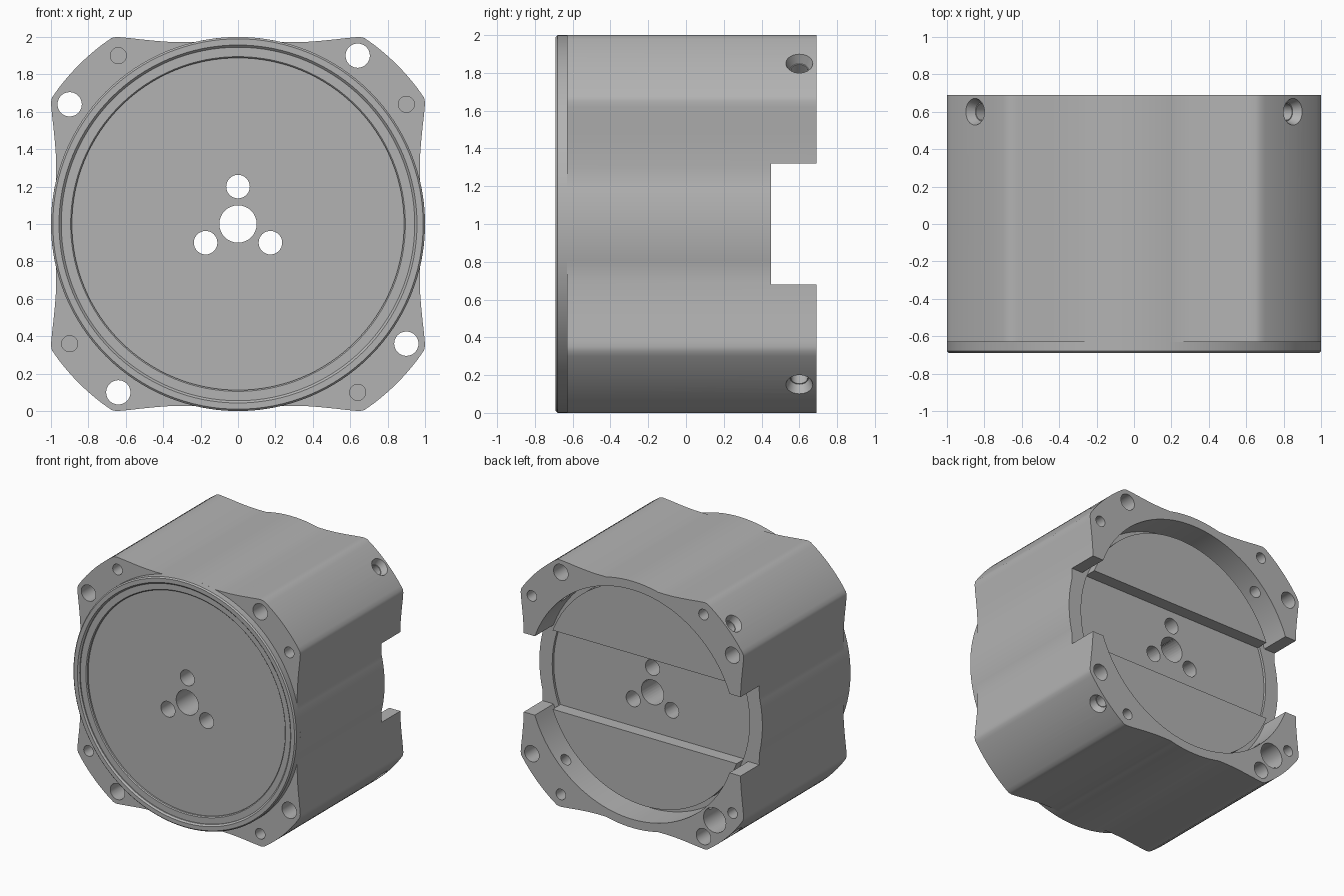
import bpy, bmesh, math
from mathutils import Vector, Matrix

if "Cube" in bpy.data.objects:
    bpy.data.objects.remove(bpy.data.objects["Cube"])

grey = bpy.data.materials.new("machined grey")
grey.diffuse_color = (0.45, 0.45, 0.45, 1)
grey.use_nodes = True
grey.node_tree.nodes["Principled BSDF"].inputs["Base Color"].default_value = grey.diffuse_color
C = Vector((0, 0, 1))          # main axis runs along y through this point


def finish(name, bm):
    bmesh.ops.recalc_face_normals(bm, faces=bm.faces)
    me = bpy.data.meshes.new(name)
    bm.to_mesh(me)
    bm.free()
    ob = bpy.data.objects.new(name, me)
    bpy.context.collection.objects.link(ob)
    me.materials.append(grey)
    return ob


def prism(name, pts, y0, y1):
    """Extrude an (x, z) outline, given about the axis, along y."""
    bm = bmesh.new()
    f = bm.faces.new([bm.verts.new((x, y0, z + 1)) for x, z in pts])
    r = bmesh.ops.extrude_face_region(bm, geom=[f])
    bmesh.ops.translate(bm, vec=(0, y1 - y0, 0),
                        verts=[v for v in r["geom"] if isinstance(v, bmesh.types.BMVert)])
    return finish(name, bm)


def lathe(name, prof, n=128):
    """Turn a (radius, y) profile that starts and ends on the axis."""
    bm = bmesh.new()
    rings = []
    for r, y in prof:
        if r == 0:
            rings.append([bm.verts.new((0, y, 1))] * n)
        else:
            rings.append([bm.verts.new((r * math.cos(2 * math.pi * i / n), y,
                                        1 + r * math.sin(2 * math.pi * i / n))) for i in range(n)])
    for a, b in zip(rings, rings[1:]):
        for i in range(n):
            j = (i + 1) % n
            bm.faces.new(list(dict.fromkeys((a[i], a[j], b[j], b[i]))))
    return finish(name, bm)


def rod(p0, p1, r0, r1=None, n=32):
    """Round or tapered cutter between two points."""
    p0, p1 = Vector(p0) + C, Vector(p1) + C
    d = p1 - p0
    bm = bmesh.new()
    bmesh.ops.create_cone(bm, cap_ends=True, segments=n, radius1=r0,
                          radius2=r0 if r1 is None else r1, depth=d.length,
                          matrix=Matrix.Translation((p0 + p1) / 2) @ d.to_track_quat('Z', 'Y').to_matrix().to_4x4())
    return finish("cutter", bm)


def box(x, y0, y1, z):
    return prism("cutter", [(-x, -z), (x, -z), (x, z), (-x, z)], y0, y1)


def boolean(ob, tool, op='DIFFERENCE', keep=False):
    m = ob.modifiers.new("cut", 'BOOLEAN')
    m.operation, m.solver, m.object = op, 'EXACT', tool
    bpy.context.view_layer.objects.active = ob
    bpy.ops.object.modifier_apply(modifier=m.name)
    if not keep:
        bpy.data.objects.remove(tool)


# Outline of the body: central bulge, hollow flank, rounded tip, corner arc
half = [(math.sin(a), math.cos(a)) for a in [0.235 * i / 6 for i in range(7)]]
half += [(0.30, 0.972), (0.37, 0.974), (0.44, 0.979), (0.51, 0.986), (0.58, 0.994),
         (0.62, 0.998), (0.65, 1.0), (0.675, 0.995), (0.70, 0.978)]
t0 = math.atan2(0.70, 0.978)
half += [(1.203 * math.sin(t), 1.203 * math.cos(t))
         for t in [t0 + (math.pi / 4 - t0) * i / 6 for i in range(1, 7)]]
quarter = half + [(z, x) for x, z in half[-2:0:-1]]
outline = []
for k in range(4):             # repeat the quarter around the axis
    for x, z in quarter:
        for _ in range(k):
            x, z = z, -x
        outline.append((x, z))
body = prism("body", outline, -0.63, 0.69)

# Front flange with stepped recess
flange = lathe("front_flange", [(0, -0.63), (1.0, -0.63), (1.0, -0.68), (0.99, -0.69),
                                (0.957, -0.69), (0.945, -0.678), (0.945, -0.67), (0.895, -0.67),
                                (0.888, -0.663), (0.888, -0.65), (0, -0.65)])

# Rear pocket and side notches
boolean(body, lathe("cutter", [(0, 0.45), (0.93, 0.45), (0.93, 0.8), (0, 0.8)]))
boolean(body, box(1.3, 0.45, 0.8, 0.32))
boolean(body, lathe("cutter", [(0, 0.43), (0.885, 0.43), (0.885, 0.5), (0, 0.5)]))

# Corner holes: through and blind
for k in range(4):
    a, b, c, d = 0.64, 0.9, -0.64, 0.9
    for _ in range(k):
        a, b, c, d = b, -a, d, -c
    boolean(body, rod((a, -0.8, b), (a, 0.8, b), 0.065))
    for s in (-1, 1):
        boolean(body, rod((c, s * 0.8, d), (c, s * 0.42, d), 0.043))
        
# Radial screw holes on the four corners, with countersinks
for sx in (-1, 1):
    for sz in (-1, 1):
        def at(r):
            return (sx * r * 0.7071, 0.6, sz * r * 0.7071)
        boolean(body, rod(at(0.8), at(1.3), 0.045))
        boolean(body, rod(at(1.15), at(1.25), 0.05, 0.09))

# Cable hole in one corner of the pocket
boolean(body, rod((-0.74, 0.45, -0.74), (-0.74, 0.8, -0.74), 0.1))

# Raised pads above and below the rear channel
pads = []
for s, name in ((1, "upper_pad"), (-1, "lower_pad")):
    a0 = math.asin(0.32 / 0.885)
    pts = [(0.885 * math.cos(t), s * 0.885 * math.sin(t))
           for t in [a0 + (math.pi - 2 * a0) * i / 48 for i in range(49)]]
    pads.append(prism(name, pts, 0.43, 0.53))

# Shaft hole and three holes around it, through body and flange
centre = [(0, 0, 0.1)] + [(0.2 * math.cos(t), 0.2 * math.sin(t), 0.063)
                          for t in (math.pi / 2, math.pi * 7 / 6, math.pi * 11 / 6)]
for x, z, r in centre:
    tool = rod((x, -0.9, z), (x, 0.9, z), r)
    boolean(flange, tool, keep=True)
    boolean(body, tool)

# Smooth curved walls, keep machined edges crisp
for ob in [body, flange] + pads:
    bpy.ops.object.select_all(action='DESELECT')
    ob.select_set(True)
    bpy.context.view_layer.objects.active = ob
    bpy.ops.object.shade_smooth_by_angle(angle=math.radians(25))
